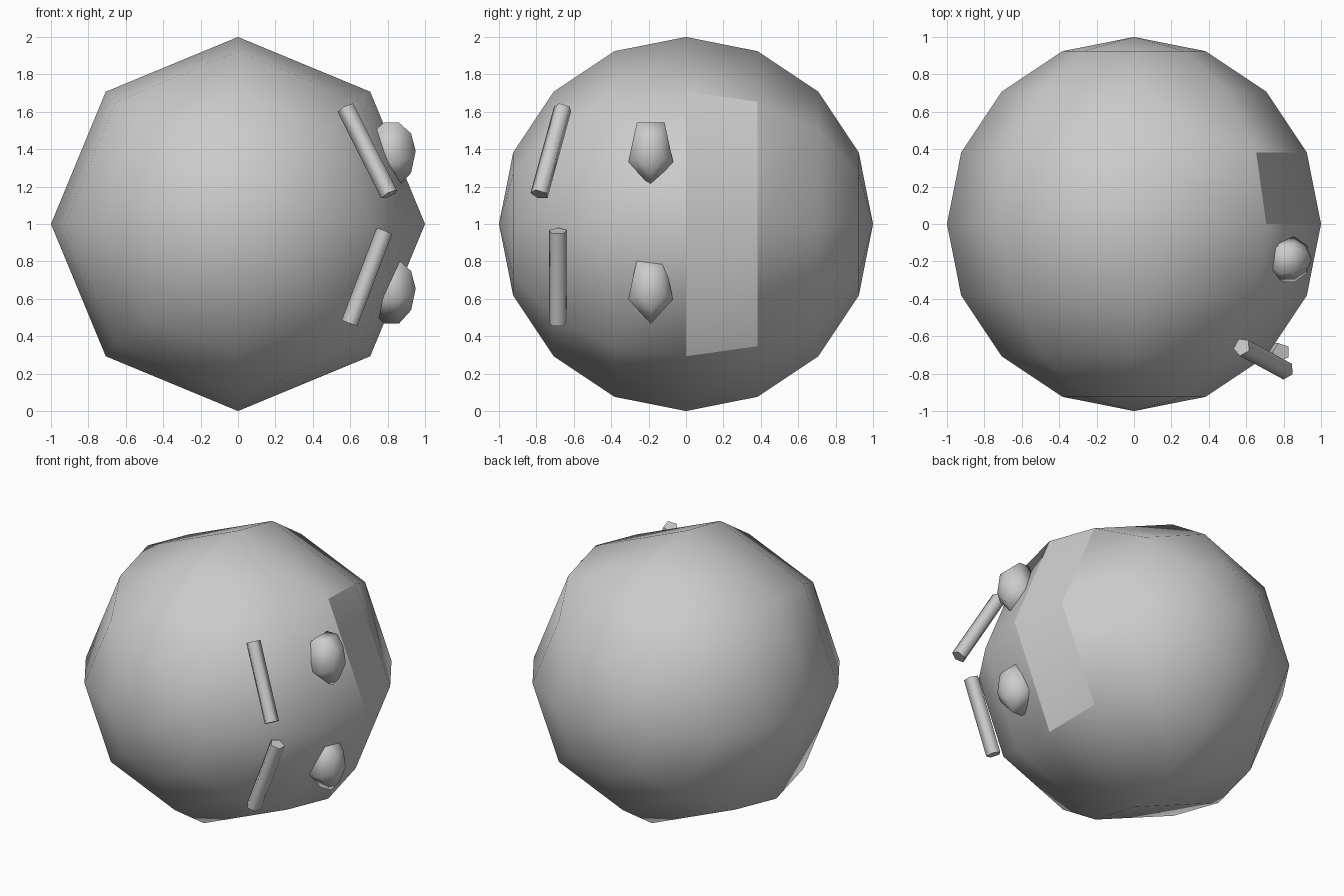
import bpy, bmesh
from math import pi, radians
from mathutils import Vector, Matrix

if "Cube" in bpy.data.objects:
    bpy.data.objects.remove(bpy.data.objects["Cube"])


def finish(name, bm, angle=60):
    bmesh.ops.recalc_face_normals(bm, faces=bm.faces)
    me = bpy.data.meshes.new(name)
    bm.to_mesh(me)
    bm.free()
    ob = bpy.data.objects.new(name, me)
    bpy.context.collection.objects.link(ob)
    bpy.ops.object.select_all(action='DESELECT')
    ob.select_set(True)
    bpy.context.view_layer.objects.active = ob
    bpy.ops.object.shade_smooth_by_angle(angle=radians(angle))
    return ob


def extrude(bm, faces):
    geo = bmesh.ops.extrude_face_region(bm, geom=faces)["geom"]
    return ([f for f in geo if isinstance(f, bmesh.types.BMFace)],
            [v for v in geo if isinstance(v, bmesh.types.BMVert)])


# Head: 8 x 8 sphere with its poles on the y axis
bm = bmesh.new()
bmesh.ops.create_uvsphere(bm, u_segments=8, v_segments=8, radius=1,
                          matrix=Matrix.Translation((0, 0, 1)) @ Matrix.Rotation(pi / 2, 4, 'X'))

# Mouth: two faces on the +x side, inset and then sunk
mouth = [f for f in bm.faces
         if f.calc_center_median().x > 0.75 and 0.1 < f.calc_center_median().y < 0.3]
mouth, verts = extrude(bm, mouth)
for v in verts:
    side = 0 if abs(v.co.z - 1) < 0.1 else (1 if v.co.z > 1 else -1)
    near = v.co.y < 0.2
    if side == 0:
        v.co = (0.973, 0.12, 1) if near else (0.946, 0.26, 1)
    elif near:
        v.co = (0.725, 0.07, 1 + side * 0.63)
    else:
        v.co = (0.689, 0.31, 1 + side * 0.60)
mouth, verts = extrude(bm, mouth)
for v in verts:
    side = 0 if abs(v.co.z - 1) < 0.1 else (1 if v.co.z > 1 else -1)
    v.co += Vector((-0.055, -0.012, -0.023 * side)) if side else Vector((-0.067, -0.014, 0))
finish("head", bm)

# Eyes: five-sided stretched spheres with their poles on the x axis
for name, z in (("upper_eye", 1.39), ("lower_eye", 0.655)):
    bm = bmesh.new()
    bmesh.ops.create_uvsphere(bm, u_segments=5, v_segments=5, radius=1)
    # pole to +x, first meridian to -y
    turn = Matrix(((0, 0, 1), (-1, 0, 0), (0, -1, 0))).to_4x4()
    bm.transform(Matrix.Translation((0.82, -0.189, z))
                 @ Matrix.Diagonal((0.13, 0.1325, 0.198, 1)) @ turn)
    finish(name, bm, 180)

# Brows: five-sided bars
for name, a, b in (("upper_brow", (0.577, -0.657, 1.62), (0.81, -0.783, 1.158)),
                   ("lower_brow", (0.60, -0.685, 0.468), (0.7875, -0.685, 0.9625))):
    a, b = Vector(a), Vector(b)
    bm = bmesh.new()
    bmesh.ops.create_cone(bm, cap_ends=True, segments=5, radius1=0.05, radius2=0.05,
                          depth=(b - a).length)
    bm.transform(Matrix.Translation((a + b) / 2)
                 @ (b - a).to_track_quat('Z', 'Y').to_matrix().to_4x4())
    finish(name, bm, 75)
